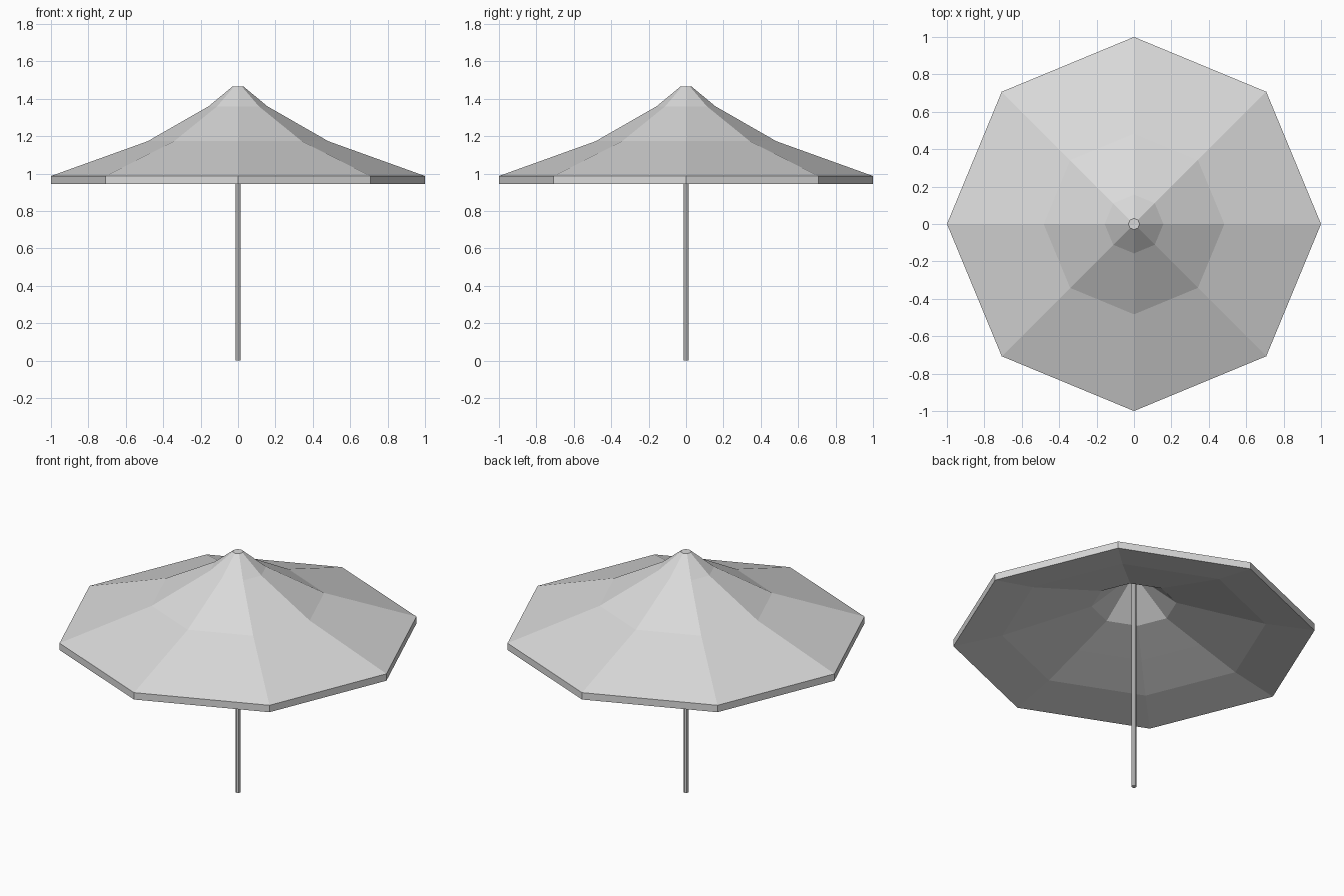
import bpy
import math

SIDES = 8

cube = bpy.data.objects.get("Cube")
if cube:
    bpy.data.objects.remove(cube, do_unlink=True)

# One plain grey for the whole parasol
grey = bpy.data.materials.new("light_grey")
grey.use_nodes = True
colour = (0.7, 0.7, 0.7, 1)
grey.diffuse_color = colour
grey.node_tree.nodes["Principled BSDF"].inputs["Base Color"].default_value = colour


def lathe(name, profile):
    """Turn a (radius, height) profile into a closed, flat-faced solid."""
    verts, faces = [], []
    for r, z in profile:
        for i in range(SIDES):
            a = math.tau * i / SIDES
            verts.append((r * math.cos(a), r * math.sin(a), z))
    for k in range(len(profile) - 1):
        for i in range(SIDES):
            j = (i + 1) % SIDES
            low, high = k * SIDES, (k + 1) * SIDES
            faces.append((low + i, low + j, high + j, high + i))
    # end caps
    last = (len(profile) - 1) * SIDES
    faces.append(tuple(reversed(range(SIDES))))
    faces.append(tuple(range(last, last + SIDES)))
    mesh = bpy.data.meshes.new(name)
    mesh.from_pydata(verts, [], faces)
    mesh.materials.append(grey)
    obj = bpy.data.objects.new(name, mesh)
    bpy.context.collection.objects.link(obj)
    return obj


# Canopy: hollow underside from the peak outwards, rim, then the stepped top
underside = [(0.014, 1.34), (0.235, 1.16), (0.48, 1.08), (0.73, 1.0)]
rim = [(1.0, 0.945), (1.0, 0.987)]
top = [(0.483, 1.173), (0.157, 1.36), (0.03, 1.465)]
lathe("canopy", underside + rim + top)

# Pole
lathe("pole", [(0.0145, 0.0), (0.0145, 1.4)])
